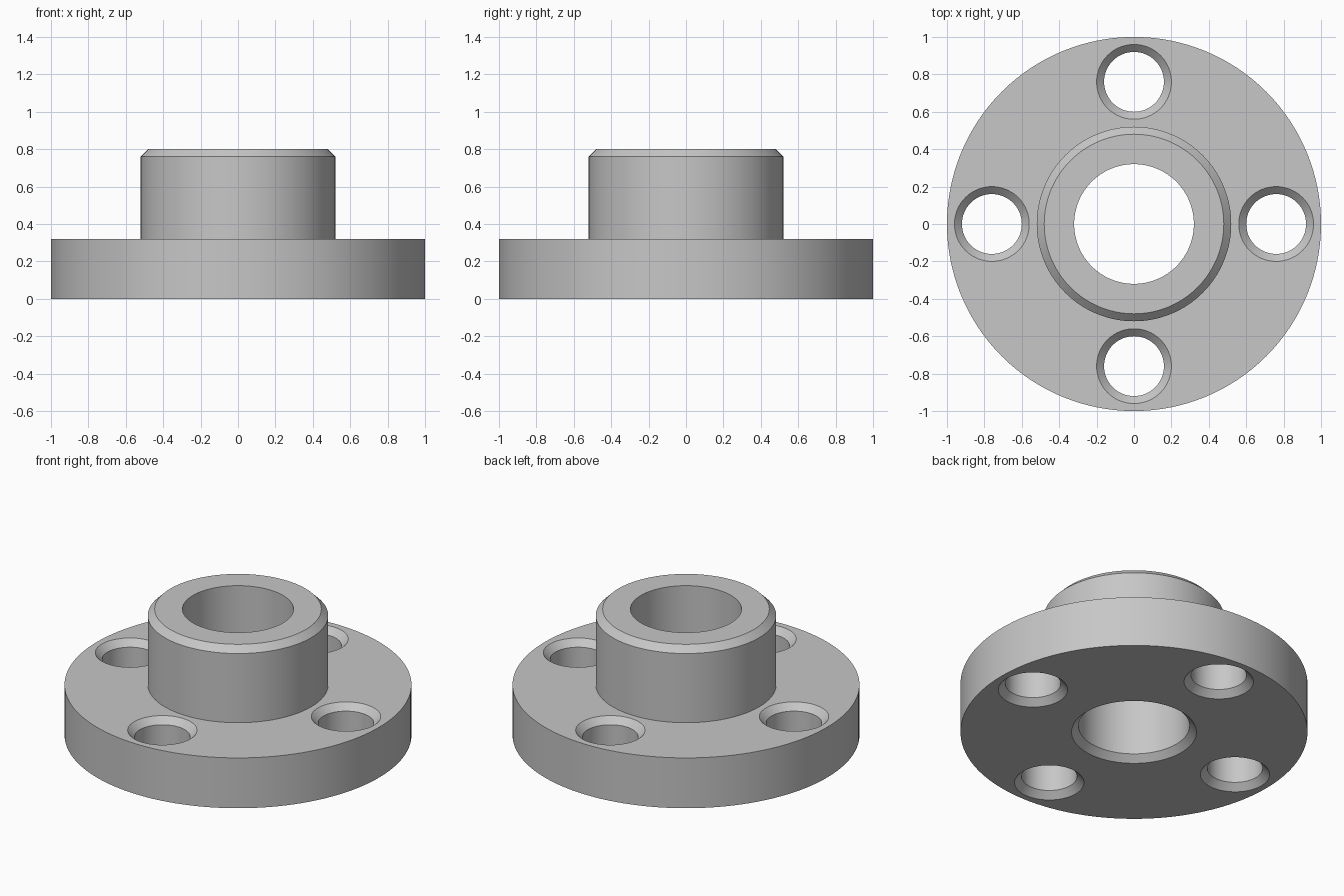
import bpy
import bmesh
import math
from mathutils import Matrix, Vector

cube = bpy.data.objects.get("Cube")
if cube:
    bpy.data.objects.remove(cube, do_unlink=True)

# Main dimensions
FLANGE_R, FLANGE_H = 1.0, 0.32
BOSS_R, TOTAL_H = 0.52, 0.8
BORE_R, HOLE_R, HOLE_CIRCLE = 0.32, 0.16, 0.76
CHAMFER, OVER = 0.04, 0.01

# Plain metal colour
metal = bpy.data.materials.new("grey metal")
metal.use_nodes = True
grey = (0.57, 0.57, 0.57, 1.0)
metal.diffuse_color = grey
metal.node_tree.nodes["Principled BSDF"].inputs["Base Color"].default_value = grey


def lathe(name, profile, steps, centre=(0, 0)):
    """Spin a closed (radius, height) outline around the z axis."""
    bm = bmesh.new()
    verts = [bm.verts.new((r, 0, z)) for r, z in profile]
    edges = [bm.edges.new((v, verts[i - 1])) for i, v in enumerate(verts)]
    bmesh.ops.spin(bm, geom=verts + edges, cent=(0, 0, 0), axis=(0, 0, 1),
                   angle=math.tau, steps=steps, use_duplicate=False)
    bmesh.ops.remove_doubles(bm, verts=bm.verts, dist=1e-5)
    # Drop zero-area or axis faces left by outlines touching the axis
    bmesh.ops.dissolve_degenerate(bm, edges=bm.edges, dist=1e-5)
    bmesh.ops.transform(bm, matrix=Matrix.Translation(Vector((*centre, 0))), verts=bm.verts)
    bmesh.ops.recalc_face_normals(bm, faces=bm.faces)
    mesh = bpy.data.meshes.new(name)
    bm.to_mesh(mesh)
    bm.free()
    mesh.materials.append(metal)
    obj = bpy.data.objects.new(name, mesh)
    bpy.context.collection.objects.link(obj)
    return obj


# Flange, boss and bore in one turned outline
hub = lathe("flanged_hub", [
    (BORE_R + CHAMFER, 0), (FLANGE_R, 0), (FLANGE_R, FLANGE_H),
    (BOSS_R, FLANGE_H), (BOSS_R, TOTAL_H - CHAMFER),
    (BOSS_R - CHAMFER, TOTAL_H), (BORE_R, TOTAL_H), (BORE_R, CHAMFER),
], 128)

# Four bolt holes, chamfered at both ends
wide = HOLE_R + CHAMFER + OVER
hole_profile = [(0, -OVER), (wide, -OVER), (HOLE_R, CHAMFER),
                (HOLE_R, FLANGE_H - CHAMFER), (wide, FLANGE_H + OVER),
                (0, FLANGE_H + OVER)]
bpy.context.view_layer.objects.active = hub
for i in range(4):
    a = i * math.pi / 2
    cutter = lathe("bolt_hole_cutter", hole_profile, 64,
                   (HOLE_CIRCLE * math.cos(a), HOLE_CIRCLE * math.sin(a)))
    cutter.hide_render = True
    cut = hub.modifiers.new("bolt_hole", 'BOOLEAN')
    cut.operation, cut.solver, cut.object = 'DIFFERENCE', 'EXACT', cutter
    bpy.ops.object.modifier_apply(modifier=cut.name)
    bpy.data.objects.remove(cutter, do_unlink=True)

# Smooth the round walls, keep machined edges crisp
bpy.ops.object.select_all(action='DESELECT')
hub.select_set(True)
bpy.ops.object.shade_smooth_by_angle(angle=math.radians(30))
